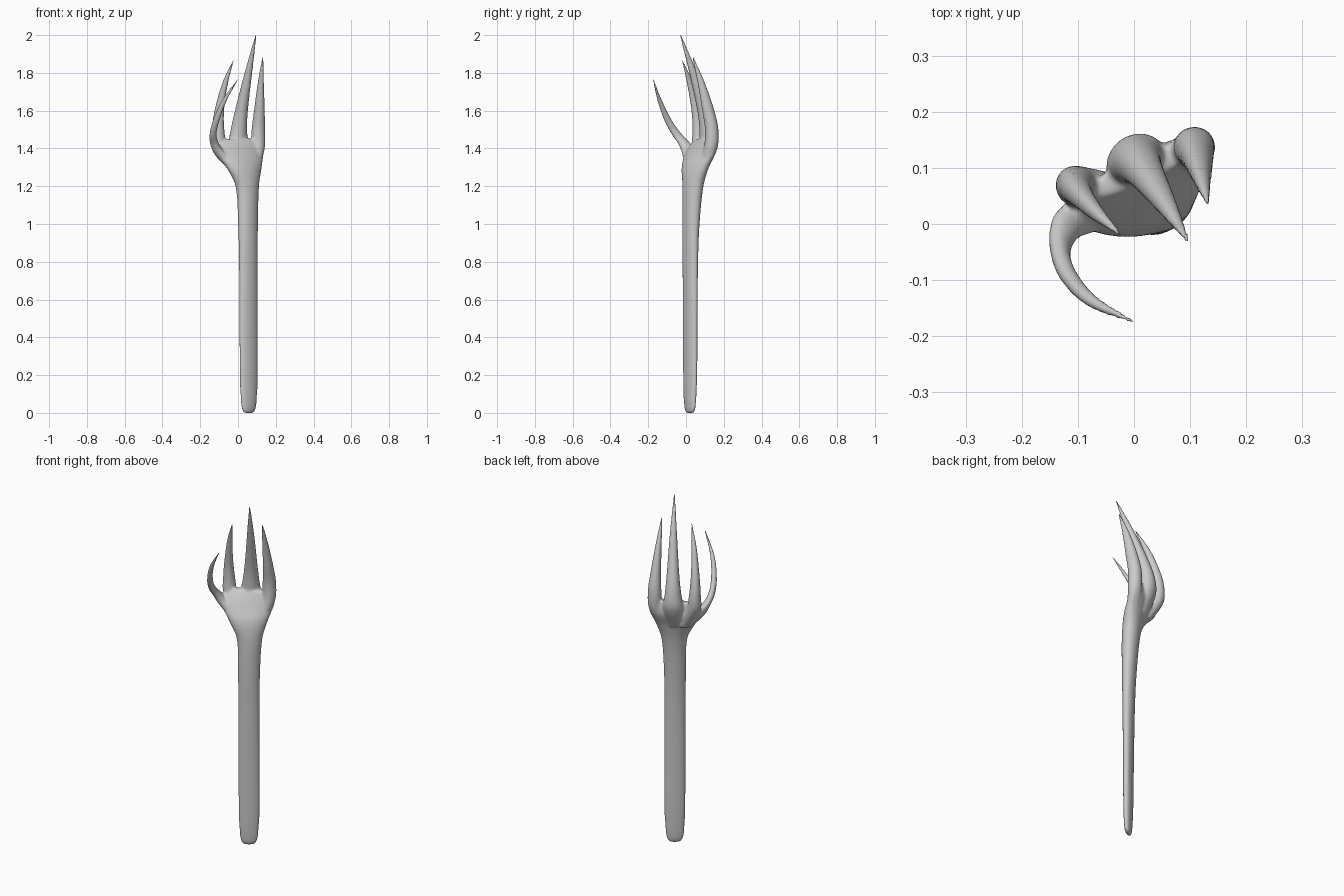
import bpy, bmesh, math

SIDES = 24
bm = bmesh.new()


def hermite(keys, z):
    """Smoothly interpolate keyed sections (z, cx, cy, a, b, angle) at height z."""
    n = len(keys)
    i = max(k for k in range(n - 1) if keys[k][0] <= z)
    p, q = keys[i], keys[i + 1]
    lo, hi = keys[max(i - 1, 0)], keys[min(i + 2, n - 1)]
    h = q[0] - p[0]
    t = (z - p[0]) / h
    out = []
    for c in range(1, 6):
        m0 = (q[c] - lo[c]) / (q[0] - lo[0]) * h
        m1 = (hi[c] - p[c]) / (hi[0] - p[0]) * h
        out.append((2*t**3 - 3*t**2 + 1) * p[c] + (t**3 - 2*t**2 + t) * m0
                   + (3*t**2 - 2*t**3) * q[c] + (t**3 - t**2) * m1)
    return out


def loft(keys, sub=6):
    """Closed tube through horizontal elliptical sections."""
    zs = [p[0] + (q[0] - p[0]) * k / sub for p, q in zip(keys, keys[1:]) for k in range(sub)]
    rings = []
    for z in zs + [keys[-1][0] - 1e-6]:
        cx, cy, a, b, ang = hermite(keys, z)
        a, b = max(a, 0.003), max(b, 0.003)
        c, s = math.cos(math.radians(ang)), math.sin(math.radians(ang))
        ring = []
        for j in range(SIDES):
            w = 2 * math.pi * j / SIDES
            u, v = a * math.cos(w), b * math.sin(w)
            ring.append(bm.verts.new((cx + u * c - v * s, cy + u * s + v * c, z)))
        rings.append(ring)
    for r, t in zip(rings, rings[1:]):
        for j in range(SIDES):
            k = (j + 1) % SIDES
            bm.faces.new((r[j], r[k], t[k], t[j]))
    bm.faces.new(rings[0][::-1])
    bm.faces.new(rings[-1])


# handle flaring into the palm
loft([(0.0, .057, .021, .030, .010, 35),
      (0.02, .057, .021, .043, .016, 35),
      (0.08, .057, .021, .051, .020, 35),
      (0.20, .057, .022, .056, .023, 35),
      (0.50, .056, .022, .057, .026, 35),
      (0.80, .055, .023, .057, .031, 35),
      (1.00, .053, .026, .059, .038, 35),
      (1.20, .049, .037, .069, .047, 36),
      (1.30, .032, .049, .107, .051, 33),
      (1.37, .012, .073, .140, .046, 30),
      (1.41, .012, .086, .138, .036, 28),
      (1.45, .018, .100, .115, .022, 24)])

# curled side tine
loft([(1.29, -.02, .03, .035, .030, 35),
      (1.36, -.085, .015, .032, .034, 60),
      (1.42, -.122, -.005, .034, .024, 100),
      (1.47, -.132, -.045, .029, .018, 105),
      (1.54, -.118, -.090, .023, .016, 120),
      (1.65, -.074, -.138, .015, .012, 145),
      (1.768, .000, -.174, .004, .004, 150)])

# three long tines
loft([(1.30, -.03, .055, .035, .030, 35),
      (1.42, -.096, .066, .038, .036, 35),
      (1.50, -.105, .068, .032, .035, 35),
      (1.60, -.099, .056, .024, .029, 35),
      (1.75, -.067, .020, .014, .018, 35),
      (1.87, -.023, -.020, .004, .004, 35)])
loft([(1.30, .02, .07, .045, .035, 30),
      (1.42, .003, .113, .055, .042, 30),
      (1.50, .005, .113, .044, .042, 30),
      (1.60, .018, .095, .034, .036, 30),
      (1.80, .055, .038, .020, .022, 30),
      (2.01, .097, -.032, .004, .004, 30)])
loft([(1.30, .08, .09, .035, .030, 30),
      (1.40, .104, .130, .038, .036, 20),
      (1.50, .108, .136, .036, .036, 20),
      (1.60, .113, .118, .028, .033, 20),
      (1.75, .121, .080, .016, .020, 20),
      (1.89, .132, .034, .004, .004, 20)])

mesh = bpy.data.meshes.new("fork")
bm.to_mesh(mesh)
bm.free()
fork = bpy.data.objects.new("fork", mesh)
bpy.context.collection.objects.link(fork)

# fuse the parts and soften the webs between tines
rem = fork.modifiers.new("fuse", 'REMESH')
rem.mode = 'VOXEL'
rem.voxel_size = 0.006
rem.use_smooth_shade = True
smooth = fork.modifiers.new("soften", 'SMOOTH')
smooth.factor = 0.5
smooth.iterations = 7
